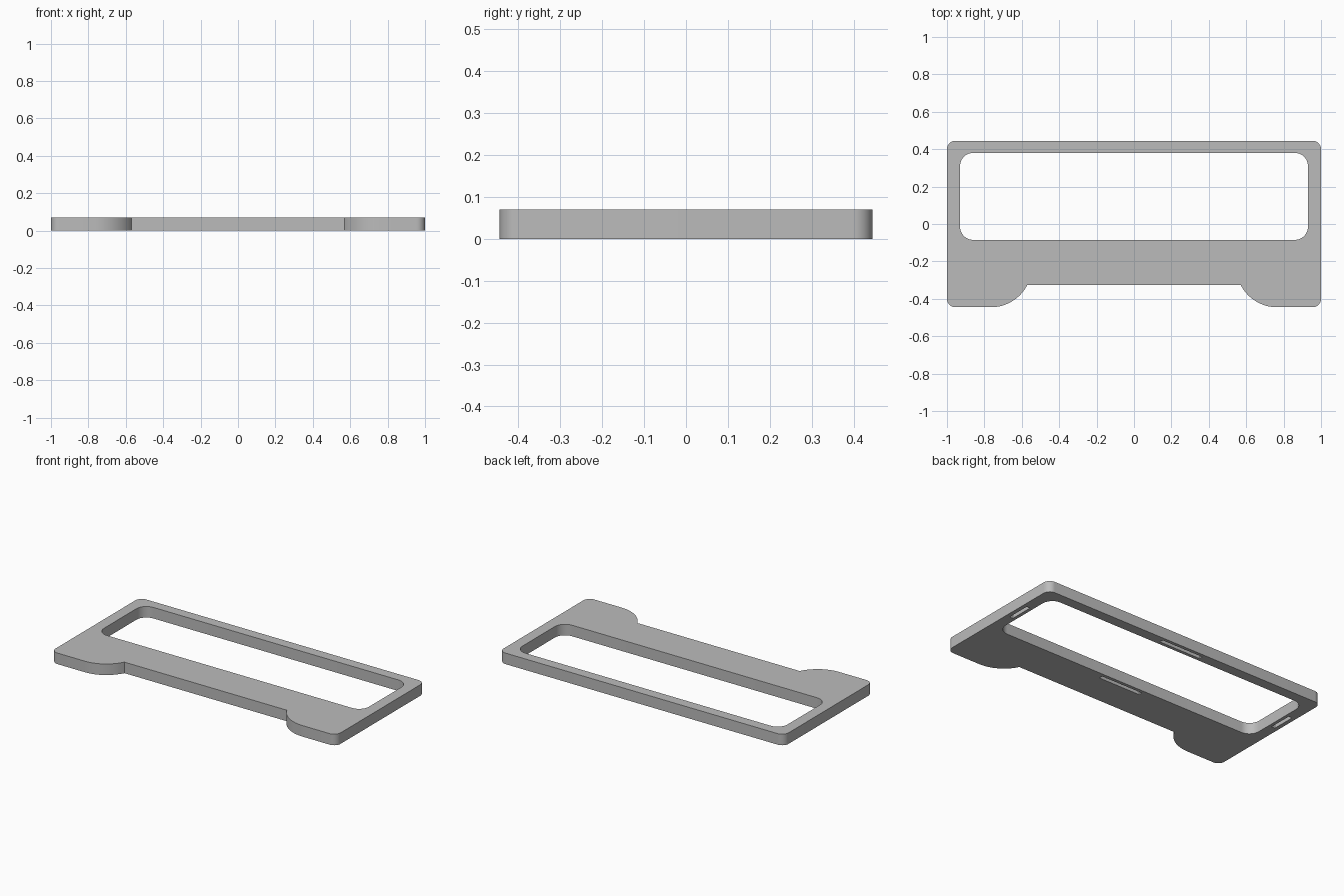
import bpy
import bmesh
from math import sin, cos, pi, asin

if "Cube" in bpy.data.objects:
    bpy.data.objects.remove(bpy.data.objects["Cube"], do_unlink=True)

THICK = 0.07
HALF_X, HALF_Y = 1.0, 0.445

grey = bpy.data.materials.new("plain grey")
grey.use_nodes = True
grey.diffuse_color = (0.5, 0.5, 0.5, 1)
grey.node_tree.nodes["Principled BSDF"].inputs["Base Color"].default_value = (0.5, 0.5, 0.5, 1)


def arc(cx, cy, r, start, end, steps=10):
    """Points on an arc, angles in radians."""
    angles = [start + (end - start) * i / steps for i in range(steps + 1)]
    return [(cx + r * cos(a), cy + r * sin(a)) for a in angles]


def rounded_rect(cx, cy, hx, hy, r):
    points = []
    for i, (sx, sy) in enumerate([(1, 1), (-1, 1), (-1, -1), (1, -1)]):
        points += arc(cx + sx * (hx - r), cy + sy * (hy - r), r, i * pi / 2, (i + 1) * pi / 2)
    return points


def prism(name, outline, z0, z1):
    """Extrude a closed outline between two heights."""
    bm = bmesh.new()
    face = bm.faces.new([bm.verts.new((x, y, z0)) for x, y in outline])
    top = bmesh.ops.extrude_face_region(bm, geom=[face])["geom"]
    bmesh.ops.translate(bm, vec=(0, 0, z1 - z0), verts=[v for v in top if isinstance(v, bmesh.types.BMVert)])
    bmesh.ops.recalc_face_normals(bm, faces=bm.faces)
    mesh = bpy.data.meshes.new(name)
    bm.to_mesh(mesh)
    bm.free()
    mesh.materials.append(grey)
    obj = bpy.data.objects.new(name, mesh)
    bpy.context.collection.objects.link(obj)
    return obj


# Outer outline: right half from the notch round to the back, then mirrored
corner = 0.045
notch_x, notch_y, foot_x = 0.57, -0.325, 0.765
rise, run = notch_y + HALF_Y, foot_x - notch_x
foot_r = (run ** 2 + rise ** 2) / (2 * rise)
half = arc(foot_x, foot_r - HALF_Y, foot_r, -pi / 2 - asin(run / foot_r), -pi / 2, 16)
half += arc(HALF_X - corner, corner - HALF_Y, corner, -pi / 2, 0)
half += arc(HALF_X - corner, HALF_Y - corner, corner, 0, pi / 2)
frame = prism("frame_plate", half + [(-x, y) for x, y in reversed(half)], 0, THICK)

# Window opening and the four shallow slots in the underside
win_y, win_hx, win_hy = 0.1475, 0.93, 0.2325
cutters = [prism("window_cutter", rounded_rect(0, win_y, win_hx, win_hy, 0.07), -0.1, 0.2)]
offset, slot_w, depth = 0.0325, 0.012, 0.04
for s in (-1, 1):
    long_slot = rounded_rect(0, win_y + s * (win_hy + offset), 0.147, slot_w, 0.002)
    side_slot = rounded_rect(s * (win_hx + offset), win_y, slot_w, 0.075, 0.002)
    cutters.append(prism("long_slot_cutter", long_slot, -0.1, depth))
    cutters.append(prism("side_slot_cutter", side_slot, -0.1, depth))

bpy.ops.object.select_all(action='DESELECT')
frame.select_set(True)
bpy.context.view_layer.objects.active = frame
for cutter in cutters:
    cutter.hide_render = True
    mod = frame.modifiers.new("cut", 'BOOLEAN')
    mod.operation = 'DIFFERENCE'
    mod.solver = 'EXACT'
    mod.object = cutter
    bpy.ops.object.modifier_apply(modifier=mod.name)
    bpy.data.objects.remove(cutter, do_unlink=True)

# Smooth the rounded corners, keep the rims sharp
bpy.ops.object.shade_smooth_by_angle(angle=pi / 6)
